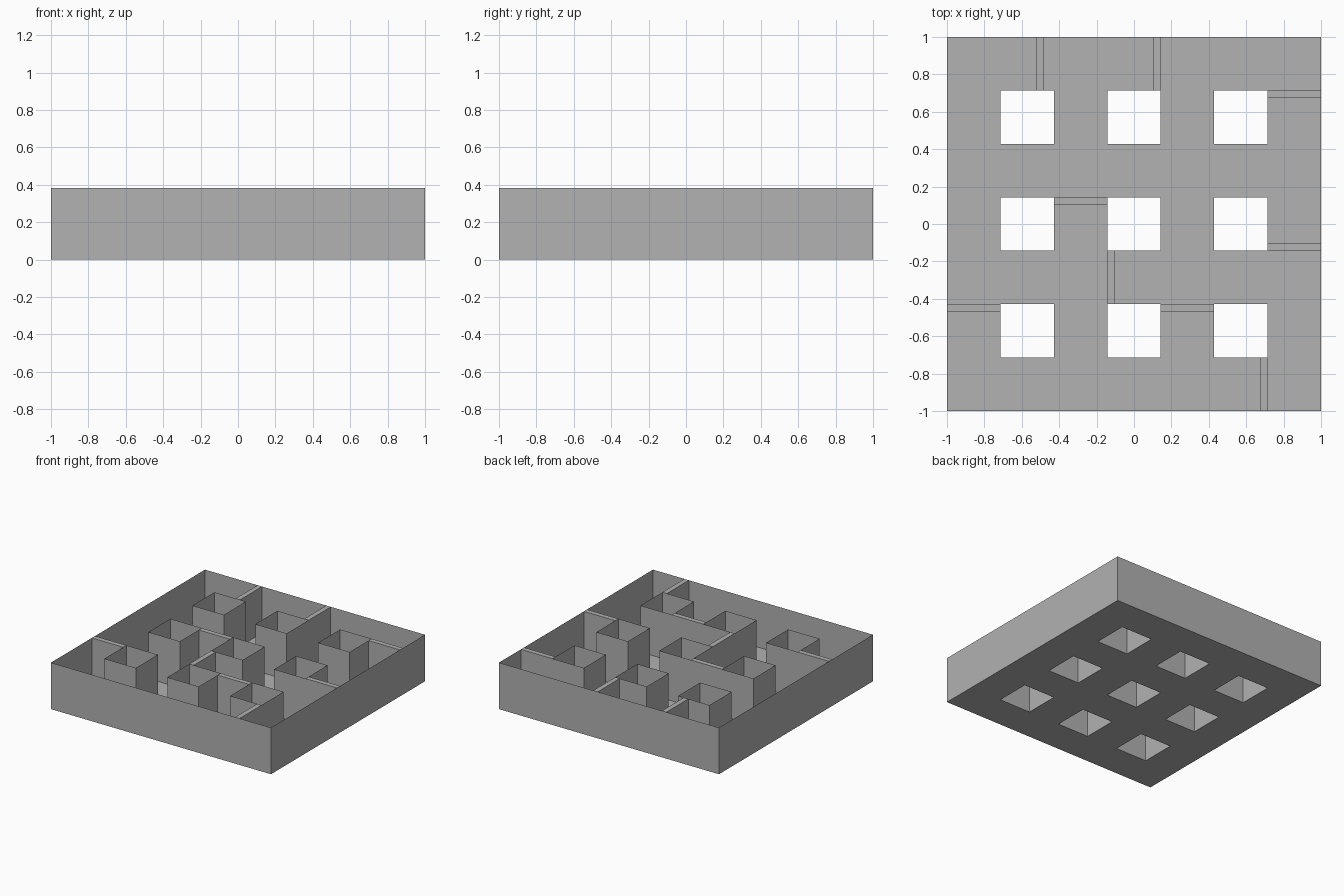
import bpy, bmesh

if "Cube" in bpy.data.objects:
    bpy.data.objects.remove(bpy.data.objects["Cube"])

HEIGHT = 0.382
CELL = 2 / 7            # tray is seven cells wide
PITCH = 2 * CELL        # spacing between hollow pillars
HALF = CELL / 2
THICK = 0.04

grey = bpy.data.materials.new("plain grey")
grey.diffuse_color = (0.445, 0.445, 0.445, 1)
grey.use_nodes = True
grey.node_tree.nodes["Principled BSDF"].inputs["Base Color"].default_value = grey.diffuse_color


def add_object(name, bm):
    mesh = bpy.data.meshes.new(name)
    bm.to_mesh(mesh)
    bm.free()
    mesh.materials.append(grey)
    obj = bpy.data.objects.new(name, mesh)
    bpy.context.collection.objects.link(obj)
    return obj


# Tray floor with nine square holes, its rims raised into shell and pillars
bm = bmesh.new()
bmesh.ops.create_grid(bm, x_segments=7, y_segments=7, size=1)
holes = []
for f in bm.faces:
    c = f.calc_center_median()
    col, row = int((c.x + 1) / CELL), int((c.y + 1) / CELL)
    if col % 2 and row % 2:
        holes.append(f)
bmesh.ops.delete(bm, geom=holes, context='FACES')
rims = [e for e in bm.edges if e.is_boundary]
raised = bmesh.ops.extrude_edge_only(bm, edges=rims)["geom"]
top = [v for v in raised if isinstance(v, bmesh.types.BMVert)]
bmesh.ops.translate(bm, verts=top, vec=(0, 0, HEIGHT))
bmesh.ops.recalc_face_normals(bm, faces=bm.faces)
add_object("maze_tray", bm)


# Thin partition leading from a pillar to its neighbour or to the shell
def partition(name, col, row, direction, offset):
    dx, dy = direction
    cx = col * PITCH + dx * CELL + (offset if dy else 0)
    cy = row * PITCH + dy * CELL + (offset if dx else 0)
    sx, sy = (CELL, THICK) if dx else (THICK, CELL)
    bm = bmesh.new()
    bmesh.ops.create_cube(bm, size=1)
    # keep only the long sides and the top
    spare = [f for f in bm.faces
             if f.normal.z < -0.5 or abs(f.normal.x * dx + f.normal.y * dy) > 0.5]
    bmesh.ops.delete(bm, geom=spare, context='FACES')
    for v in bm.verts:
        v.co = (cx + v.co.x * sx, cy + v.co.y * sy, (v.co.z + 0.5) * HEIGHT)
    add_object(name, bm)


FLUSH = HALF - THICK / 2
LEFT, RIGHT, UP, DOWN = (-1, 0), (1, 0), (0, 1), (0, -1)
partition("partition_front_left", -1, -1, LEFT, FLUSH)
partition("partition_front_middle", 0, -1, RIGHT, FLUSH)
partition("partition_front_right", 1, -1, DOWN, FLUSH)
partition("partition_middle_left", -1, 0, RIGHT, FLUSH)
partition("partition_centre", 0, 0, DOWN, -FLUSH)
partition("partition_middle_right", 1, 0, RIGHT, -FLUSH)
partition("partition_back_left", -1, 1, UP, 0.07)
partition("partition_back_middle", 0, 1, UP, FLUSH)
partition("partition_back_right", 1, 1, RIGHT, FLUSH)
